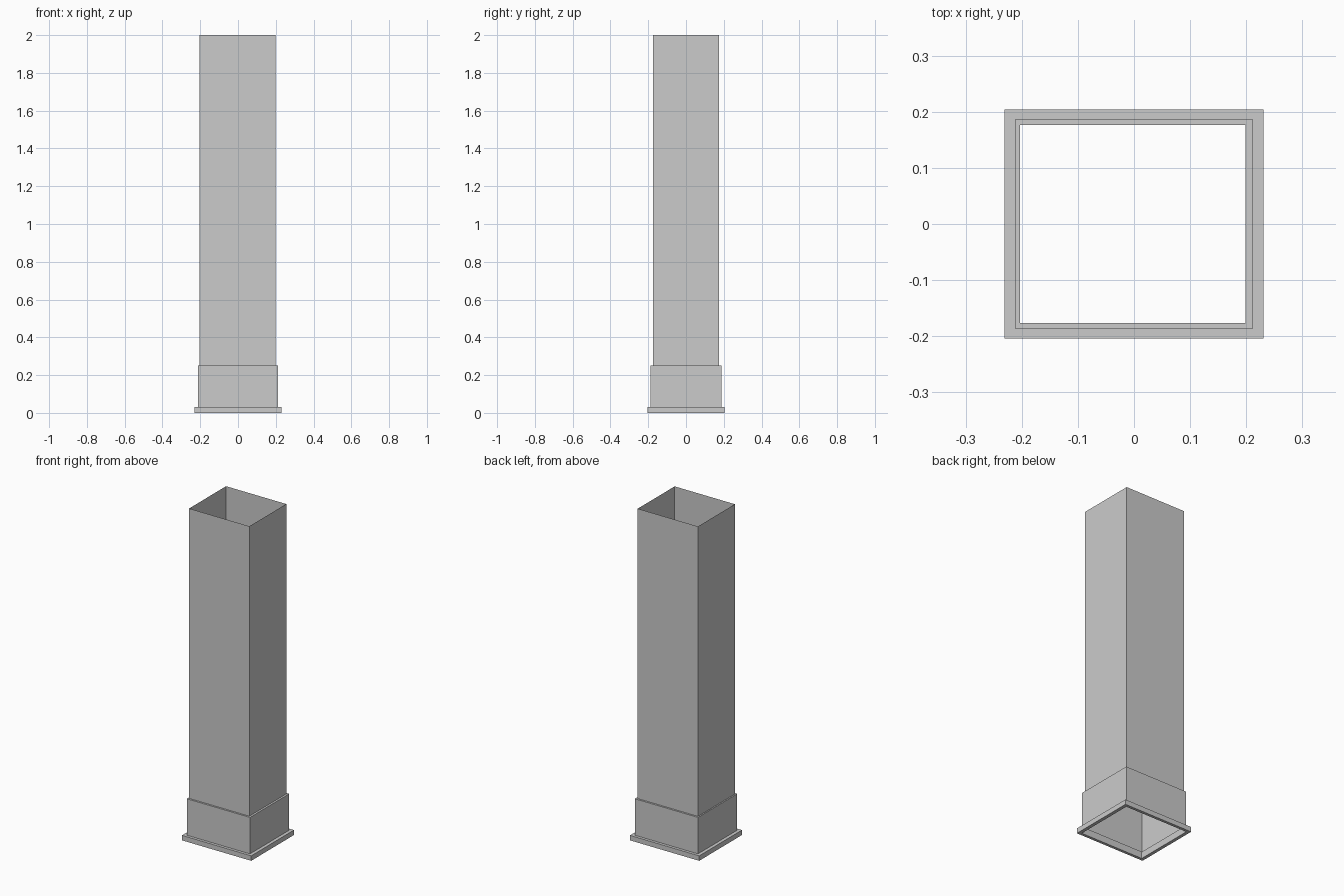
import bpy
import bmesh

if "Cube" in bpy.data.objects:
    bpy.data.objects.remove(bpy.data.objects["Cube"])


def rect_loft(name, sections, closed=False):
    """Skin stacked rectangles (half width, half depth, z, x offset)."""
    bm = bmesh.new()
    loops = []
    for hx, hy, z, cx in sections:
        corners = ((-1, -1), (1, -1), (1, 1), (-1, 1))
        loops.append([bm.verts.new((cx + sx * hx, sy * hy, z)) for sx, sy in corners])
    pairs = list(zip(loops, loops[1:]))
    if closed:
        pairs.append((loops[-1], loops[0]))
    for a, b in pairs:
        for i in range(4):
            j = (i + 1) % 4
            bm.faces.new((a[i], a[j], b[j], b[i]))
    mesh = bpy.data.meshes.new(name)
    bm.to_mesh(mesh)
    bm.free()
    obj = bpy.data.objects.new(name, mesh)
    bpy.context.collection.objects.link(obj)
    return obj


FLANGE = (0.231, 0.204)
COLLAR = (0.211, 0.187)
TUBE = (0.201, 0.176)
SHIFT = -0.002          # the tube sits slightly off centre
FLANGE_TOP, COLLAR_TOP, TOP = 0.03, 0.25, 2.0

# Base flange: flat rectangular frame
rect_loft("base_flange", [
    (*FLANGE, 0, 0), (*FLANGE, FLANGE_TOP, 0),
    (*COLLAR, FLANGE_TOP, 0), (*COLLAR, 0, 0)], closed=True)

# Collar: sleeve around the lower tube with a narrow top lip
rect_loft("collar", [
    (*COLLAR, FLANGE_TOP, 0), (*COLLAR, COLLAR_TOP, 0),
    (*TUBE, COLLAR_TOP, SHIFT)])

# Tube: thin open-ended sheet duct
rect_loft("tube", [(*TUBE, FLANGE_TOP, SHIFT), (*TUBE, TOP, SHIFT)])
